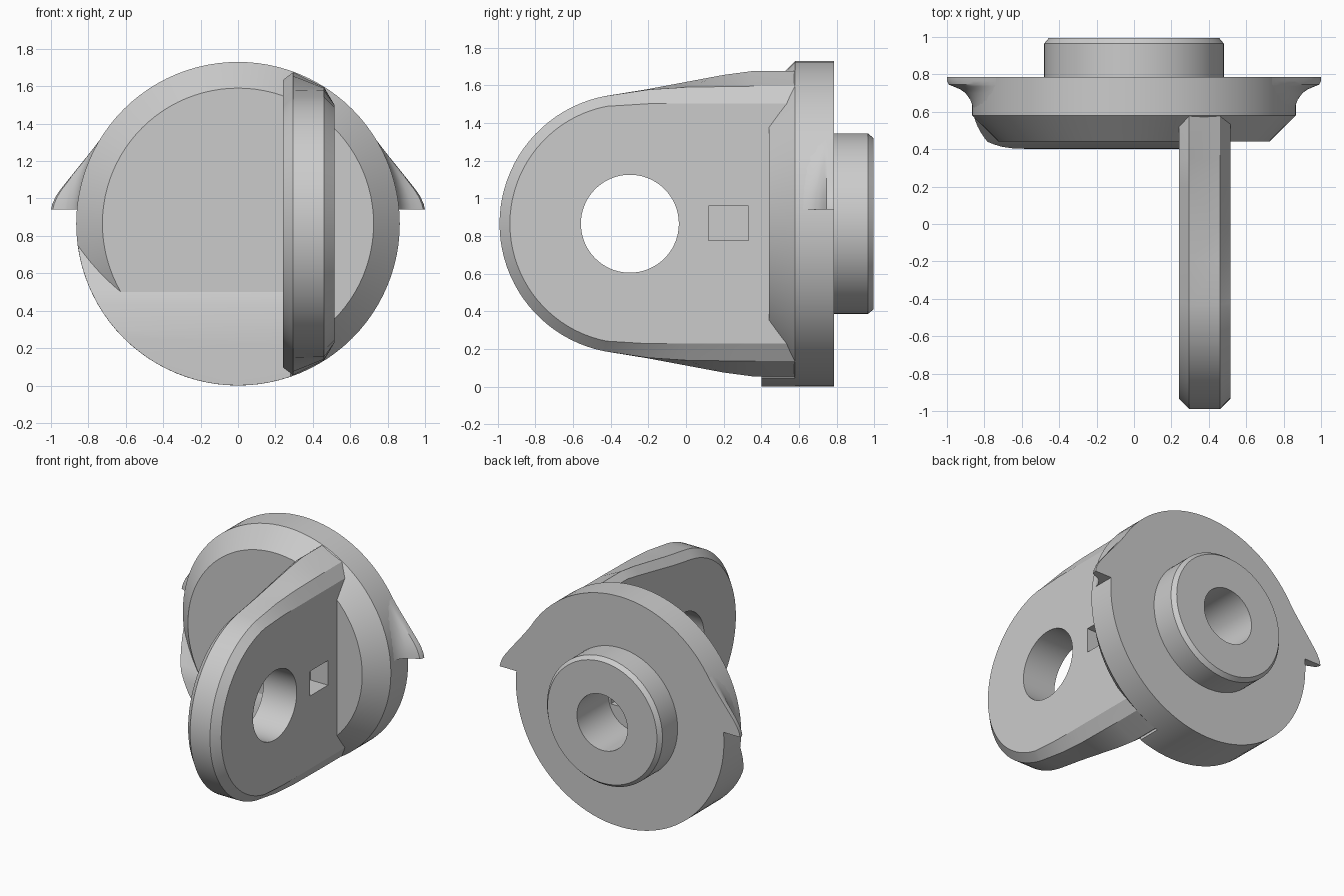
import bpy, bmesh, math

if "Cube" in bpy.data.objects:
    bpy.data.objects.remove(bpy.data.objects["Cube"])

CZ = 0.865   # height of the disc axis
R = 0.865    # disc radius


def make(name, bm, smooth=True):
    bmesh.ops.remove_doubles(bm, verts=bm.verts, dist=1e-5)
    bmesh.ops.recalc_face_normals(bm, faces=bm.faces)
    me = bpy.data.meshes.new(name)
    bm.to_mesh(me)
    bm.free()
    ob = bpy.data.objects.new(name, me)
    bpy.context.collection.objects.link(ob)
    return ob


def lathe(name, profile, n=96):
    # revolve (radius, y) points around the y axis of the disc
    bm = bmesh.new()
    rings = []
    for i in range(n):
        a = 2 * math.pi * i / n
        rings.append([bm.verts.new((r * math.cos(a), y, CZ + r * math.sin(a))) for r, y in profile])
    for i in range(n):
        p, q = rings[i], rings[(i + 1) % n]
        for k in range(len(profile) - 1):
            bm.faces.new((p[k], p[k + 1], q[k + 1], q[k]))
    bmesh.ops.dissolve_degenerate(bm, dist=1e-6, edges=bm.edges)
    return make(name, bm)


def loft(name, rings):
    # skin equal-length closed rings and cap both ends
    bm = bmesh.new()
    vs = [[bm.verts.new(c) for c in ring] for ring in rings]
    n = len(vs[0])
    for a, b in zip(vs, vs[1:]):
        for i in range(n):
            j = (i + 1) % n
            bm.faces.new((a[i], a[j], b[j], b[i]))
    bm.faces.new(vs[0])
    bm.faces.new(vs[-1])
    return make(name, bm)


def box(x0, x1, y0, y1, z0, z1):
    return loft("cutter", [[(x, y0, z0), (x, y1, z0), (x, y1, z1), (x, y0, z1)] for x in (x0, x1)])


def boolean(ob, tool, op):
    bpy.context.view_layer.objects.active = ob
    m = ob.modifiers.new("cut", 'BOOLEAN')
    m.operation, m.solver, m.object = op, 'EXACT', tool
    bpy.ops.object.modifier_apply(modifier=m.name)
    bpy.data.objects.remove(tool)


# Disc with front chamfer, rear boss and blind bore
disc = lathe("disc_and_boss", [(0, .44), (.725, .44), (R, .58), (R, .785), (.48, .785),
                               (.48, .965), (.455, .995), (.21, .995), (.21, .62), (0, .62)])
boolean(disc, box(-.19, .19, .54, .7, .81, .92), 'DIFFERENCE')

# Thickened lower front of the disc, left of the plate
side = [(.62, .75), (.58, .75), (.44, .5), (.425, .43), (.412, .36), (.404, .29), (.402, .22),
        (.402, -.1), (.62, -.1)]
lower = loft("lower_front_pad", [[(x, y, z) for y, z in side] for x in (-1, .28)])
boolean(lower, lathe("cutter", [(0, .3), (R - .0005, .3), (R - .0005, .7), (0, .7)]), 'INTERSECT')


# Upright plate with rounded nose, chamfered edges, round hole and pocket
def outline(x, r, tops, n=40):
    pts = []
    for i in range(n + 1):
        a = math.radians(101 + 158 * i / n)
        pts.append((x, -.3 + r * math.cos(a), CZ + r * math.sin(a)))
    up = [(x, y, CZ + h) for y, h in tops]
    low = [(x, y, CZ - h) for y, h in tops]
    return up[::-1] + pts + low


plate = loft("plate", [
    outline(.24, .635, [(-.2, .66), (.2, .74), (.35, .768), (.7, .768)]),
    outline(.295, .69, [(-.2, .715), (.2, .79), (.35, .81), (.7, .81)]),
    outline(.46, .69, [(-.2, .712), (0, .725), (.35, .73), (.7, .73)]),
    outline(.515, .635, [(-.2, .637), (0, .637), (.35, .637), (.7, .637)])])
bm = bmesh.new()
bm.from_mesh(plate.data)
bmesh.ops.triangulate(bm, faces=[f for f in bm.faces if len(f.verts) == 4])
bm.to_mesh(plate.data)
bm.free()
hole = loft("cutter", [[(x, -.298 + .26 * math.cos(i * math.pi / 36), CZ + .26 * math.sin(i * math.pi / 36))
                        for i in range(72)] for x in (0, .8)])
boolean(plate, hole, 'DIFFERENCE')
boolean(plate, box(.37, .8, .12, .333, .775, .96), 'DIFFERENCE')

# Flared side wings: section fades into the rim as it rises
section = [(0, .61), (.04, .635), (.12, .665), (.3, .70), (.5, .72), (.75, .735), (.93, .745), (1, .765), (1, .785)]
outer = [(.94, 1.0), (.97, .993), (1.01, .975), (1.05, .948), (1.10, .908), (1.16, .86),
         (1.22, .811), (1.28, .764), (1.32, .733)]
for name, s in (("right_wing", 1), ("left_wing", -1)):
    rings = []
    for z, xo in outer:
        xr = math.sqrt(R * R - (z - CZ) ** 2) - .003
        w = max(xo - xr, .002)
        ring = [(s * (xr + w * t), y, z) for t, y in section]
        rings.append(ring + [(s * (xr - .04), .785, z), (s * (xr - .04), .61, z)])
    loft(name, rings)

# Smooth curved surfaces, keep edges sharp
bpy.ops.object.select_all(action='DESELECT')
for ob in bpy.context.scene.objects:
    ob.select_set(True)
    bpy.context.view_layer.objects.active = ob
bpy.ops.object.shade_smooth_by_angle(angle=math.radians(25))
